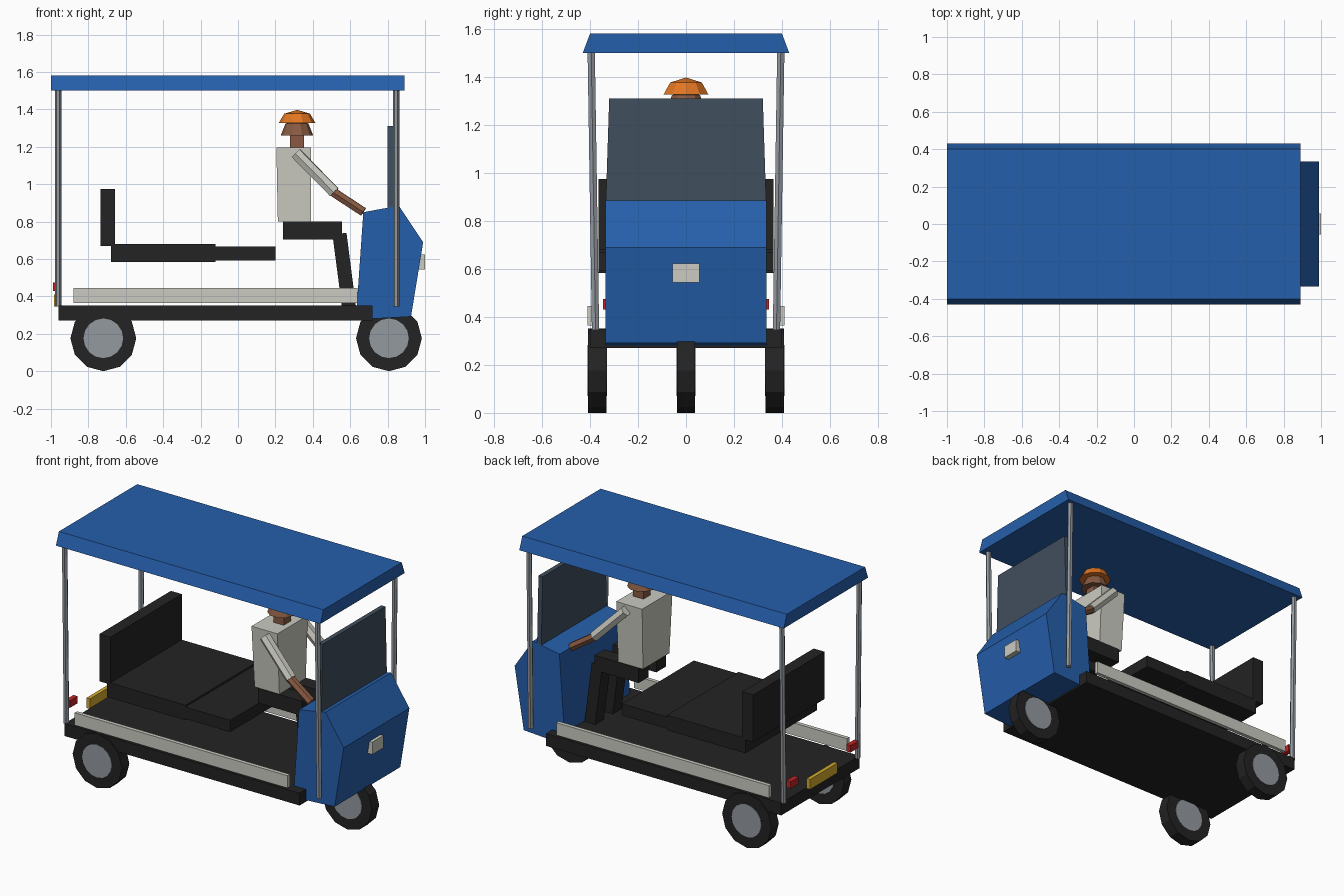
import bpy, bmesh, math
from mathutils import Vector

if "Cube" in bpy.data.objects:
    bpy.data.objects.remove(bpy.data.objects["Cube"])


def material(name, r, g, b):
    lin = [((c / 255 + 0.055) / 1.055) ** 2.4 if c > 10 else c / 3294 for c in (r, g, b)]
    m = bpy.data.materials.new(name)
    m.diffuse_color = (*lin, 1)
    m.use_nodes = True
    m.node_tree.nodes["Principled BSDF"].inputs["Base Color"].default_value = m.diffuse_color
    return m


BLUE = material("blue paint", 37, 95, 171)
BLACK = material("black", 35, 35, 35)
CREAM = material("cream", 203, 203, 194)
GREY = material("grey metal", 148, 154, 160)
GLASS = material("slate glass", 64, 78, 93)
SKIN = material("brown skin", 136, 90, 66)
ORANGE = material("orange", 226, 118, 34)
RED = material("red", 195, 35, 38)
YELLOW = material("yellow", 212, 172, 45)


def finish(name, bm, mat):
    bmesh.ops.recalc_face_normals(bm, faces=bm.faces)
    me = bpy.data.meshes.new(name)
    bm.to_mesh(me)
    bm.free()
    me.materials.append(mat)
    ob = bpy.data.objects.new(name, me)
    bpy.context.collection.objects.link(ob)
    return ob


def loft(name, mat, rings):
    """Skin a stack of equal-length point rings and cap both ends."""
    bm = bmesh.new()
    vs = [[bm.verts.new(p) for p in ring] for ring in rings]
    n = len(vs[0])
    for a, b in zip(vs, vs[1:]):
        for i in range(n):
            j = (i + 1) % n
            bm.faces.new((a[i], a[j], b[j], b[i]))
    bm.faces.new(vs[0])
    bm.faces.new(vs[-1])
    return finish(name, bm, mat)


def prism(name, mat, profile, y0, y1):
    """Extrude an (x, z) outline along y."""
    return loft(name, mat, [[(x, y, z) for x, z in profile] for y in (y0, y1)])


def box(name, mat, x, y, z, y_top=None):
    """Box from ranges; y_top gives a different y range at the top."""
    ring = lambda yr, h: [(x[0], yr[0], h), (x[1], yr[0], h), (x[1], yr[1], h), (x[0], yr[1], h)]
    return loft(name, mat, [ring(y, z[0]), ring(y_top or y, z[1])])


def rod(name, mat, a, b, r, sides=6):
    a, b = Vector(a), Vector(b)
    q = (b - a).to_track_quat('Z', 'Y')
    circle = [Vector((r * math.cos(t), r * math.sin(t), 0))
              for t in (2 * math.pi * i / sides for i in range(sides))]
    return loft(name, mat, [[p + q @ c for c in circle] for p in (a, b)])


def dome(name, mat, x, z, r, h, sides=10):
    """Low-poly half sphere with a flat base."""
    rings = []
    for s in (0, math.pi / 4, math.pi / 2 - 0.01):
        rings.append([(x + r * math.cos(s) * math.cos(t), r * math.cos(s) * math.sin(t), z + h * math.sin(s))
                      for t in (2 * math.pi * i / sides for i in range(sides))])
    return loft(name, mat, rings)


def wheel(name, x, y, half):
    r = 0.176
    rod(name + "_tyre", BLACK, (x, y - half, r), (x, y + half, r), r, 12)
    rod(name + "_hub", GREY, (x, y - half - 0.003, r), (x, y + half + 0.003, r), 0.106, 16)


# Roof and chassis
box("roof", BLUE, (-1.0, 0.89), (-0.43, 0.43), (1.5, 1.58), (-0.40, 0.40))
box("chassis", BLACK, (-0.96, 0.72), (-0.40, 0.40), (0.27, 0.35))

# Front cab, windscreen and headlight
prism("cab", BLUE, [(0.63, 0.275), (0.925, 0.292), (0.99, 0.69), (0.86, 0.885), (0.67, 0.85)], -0.335, 0.335)
box("windscreen", GLASS, (0.80, 0.83), (-0.335, 0.335), (0.85, 1.31), (-0.32, 0.32))
box("headlight", CREAM, (0.94, 1.0), (-0.057, 0.057), (0.543, 0.623))

# Passenger bench
box("rear_cushion", BLACK, (-0.68, -0.12), (-0.365, 0.365), (0.583, 0.68))
box("front_cushion", BLACK, (-0.12, 0.20), (-0.365, 0.365), (0.592, 0.668))
box("backrest", BLACK, (-0.735, -0.657), (-0.365, 0.365), (0.67, 0.975))

# Rear plate and front wheel
box("rear_plate", YELLOW, (-0.985, -0.96), (-0.14, 0.14), (0.345, 0.41))
wheel("front_wheel", 0.807, 0, 0.037)

# Driver body
loft("driver_torso", CREAM, [[(x0, -w, z), (0.39, -w, z), (0.39, w, z), (x0, w, z)]
                             for x0, w, z in ((0.213, 0.135, 0.80), (0.205, 0.155, 1.197))])
box("driver_neck", SKIN, (0.278, 0.353), (-0.037, 0.037), (1.19, 1.27))
dome("driver_head", SKIN, 0.315, 1.26, 0.087, 0.09)
dome("driver_hat", ORANGE, 0.316, 1.327, 0.098, 0.07)

# Everything that repeats on both sides
for s, side in ((-1, "left"), (1, "right")):
    def span(a, b):
        return tuple(sorted((s * a, s * b)))
    for x, end in ((-0.962, "rear"), (0.845, "front")):
        rod(f"{side}_{end}_post", GREY, (x, s * 0.377, 0.345), (x, s * 0.395, 1.51), 0.0175)
    box(f"{side}_rail", CREAM, (-0.88, 0.64), span(0.385, 0.41), (0.365, 0.445))
    box(f"{side}_tail_light", RED, (-0.99, -0.96), span(0.265, 0.345), (0.43, 0.475))
    wheel(f"{side}_rear_wheel", -0.72, s * 0.37, 0.038)
    box(f"{side}_thigh", BLACK, (0.24, 0.555), span(0.04, 0.14), (0.705, 0.80))
    prism(f"{side}_shin", BLACK, [(0.555, 0.35), (0.63, 0.35), (0.58, 0.74), (0.505, 0.73)], *span(0.045, 0.135))
    rod(f"{side}_upper_arm", CREAM, (0.31, s * 0.17, 1.165), (0.515, s * 0.195, 0.957), 0.034)
    rod(f"{side}_forearm", SKIN, (0.505, s * 0.195, 0.96), (0.67, s * 0.21, 0.852), 0.027)
